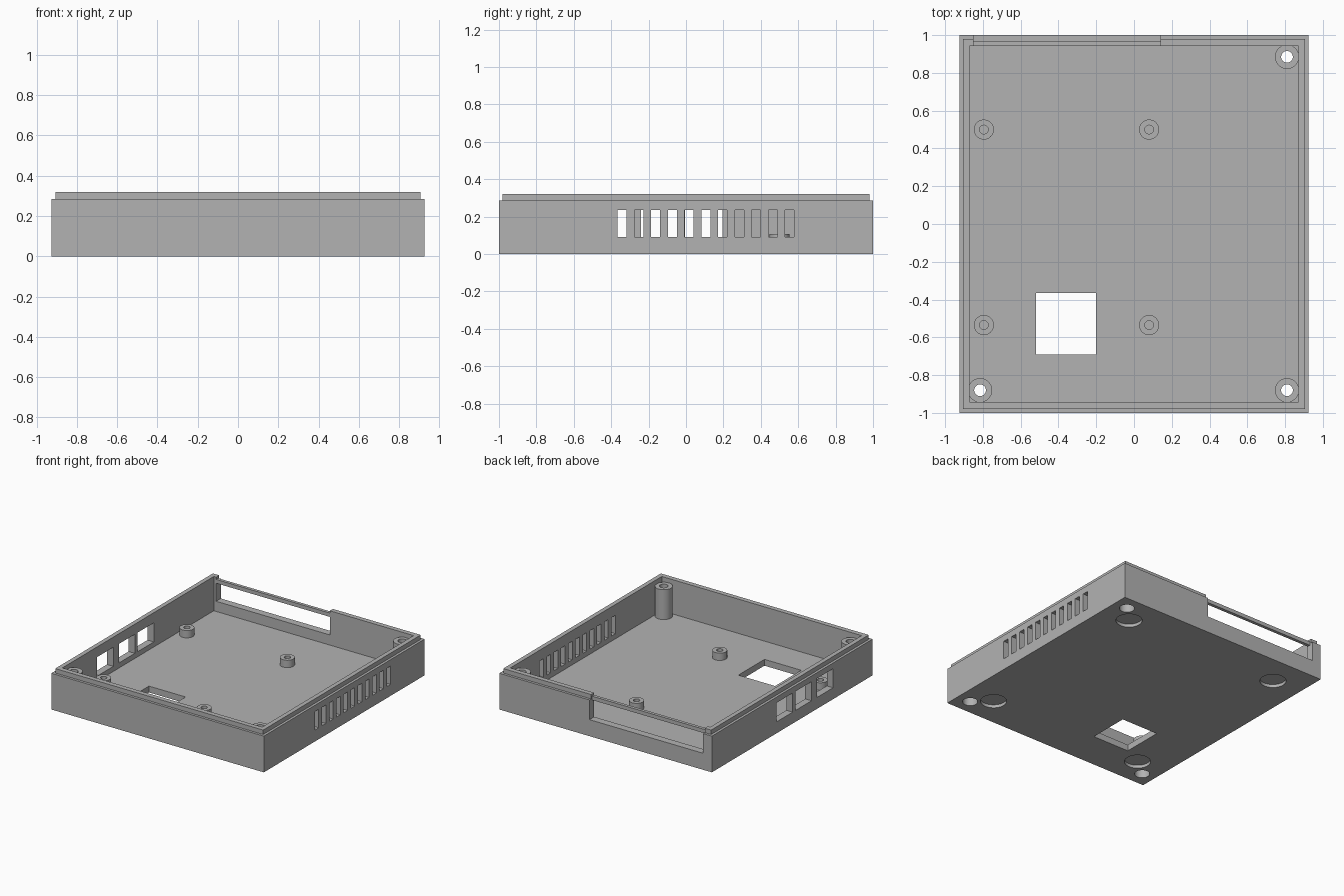
import bpy
import bmesh
import math

if "Cube" in bpy.data.objects:
    bpy.data.objects.remove(bpy.data.objects["Cube"])

# One plain grey for the whole enclosure
GREY = (0.45, 0.45, 0.45, 1)
mat = bpy.data.materials.new("plain grey")
mat.use_nodes = True
mat.diffuse_color = GREY
mat.node_tree.nodes["Principled BSDF"].inputs["Base Color"].default_value = GREY

FLOOR, RIM, LIP = 0.05, 0.285, 0.32


def make_object(name, bm):
    bmesh.ops.recalc_face_normals(bm, faces=bm.faces)
    mesh = bpy.data.meshes.new(name)
    bm.to_mesh(mesh)
    bm.free()
    mesh.materials.append(mat)
    obj = bpy.data.objects.new(name, mesh)
    bpy.context.collection.objects.link(obj)
    return obj


def bridge(bm, rings, closed=False):
    pairs = list(zip(rings, rings[1:]))
    if closed:
        pairs.append((rings[-1], rings[0]))
    for a, b in pairs:
        n = len(a)
        for i in range(n):
            j = (i + 1) % n
            bm.faces.new((a[i], a[j], b[j], b[i]))


def add_box(bm, x, y, z):
    rings = [[bm.verts.new((x[i], y[j], h)) for i, j in ((0, 0), (1, 0), (1, 1), (0, 1))]
             for h in z]
    bridge(bm, rings)
    bm.faces.new(rings[0])
    bm.faces.new(rings[1])


def circle(bm, cx, cy, r, z, n=48):
    return [bm.verts.new((cx + r * math.cos(math.tau * i / n),
                          cy + r * math.sin(math.tau * i / n), z)) for i in range(n)]


def add_cylinder(bm, cx, cy, r, z):
    rings = [circle(bm, cx, cy, r, h) for h in z]
    bridge(bm, rings)
    bm.faces.new(rings[0])
    bm.faces.new(rings[1])


def tube(name, cx, cy, profile):
    bm = bmesh.new()
    bridge(bm, [circle(bm, cx, cy, r, z) for r, z in profile], closed=True)
    return make_object(name, bm)


def smooth(obj):
    bpy.ops.object.select_all(action='DESELECT')
    obj.select_set(True)
    bpy.context.view_layer.objects.active = obj
    bpy.ops.object.shade_smooth_by_angle(angle=math.radians(35))


# Tray: outer wall, stepped lip, inner wall and floor
bm = bmesh.new()
steps = [(0.925, 1.0, 0), (0.925, 1.0, RIM), (0.905, 0.98, RIM),
         (0.905, 0.98, LIP), (0.87, 0.942, LIP), (0.87, 0.942, FLOOR)]
rings = [[bm.verts.new((sx * hx, sy * hy, z)) for sx, sy in ((-1, -1), (1, -1), (1, 1), (-1, 1))]
         for hx, hy, z in steps]
bridge(bm, rings)
bm.faces.new(rings[0])
bm.faces.new(rings[-1])
tray = make_object("tray", bm)

corner_posts = [(0.81, 0.885), (0.81, -0.88), (-0.815, -0.88)]
standoffs = [(x, y) for x in (-0.795, 0.08) for y in (-0.535, 0.5)]

# Openings, gathered in one cutter
bm = bmesh.new()
for i in range(11):                                   # side vents
    y = -0.365 + i * 0.0895
    add_box(bm, (0.8, 1.0), (y, y + 0.048), (0.09, 0.235))
for y in (-0.508, -0.24, -0.005):                     # side ports
    add_box(bm, (-1.0, -0.8), (y, y + 0.2), (0.09, 0.24))
add_box(bm, (-0.85, 0.14), (0.9, 1.1), (0.13, 0.5))   # back opening
add_box(bm, (-0.52, -0.2), (-0.69, -0.365), (-0.1, 0.08))  # floor window
for x in (-0.675, 0.685):                             # foot recesses
    for y in (-0.765, 0.76):
        add_cylinder(bm, x, y, 0.095, (-0.1, 0.025))
for x, y in corner_posts:                             # screw head holes
    add_cylinder(bm, x, y, 0.055, (-0.1, 0.08))
cutter = make_object("opening_cutter", bm)
cutter.hide_render = True

mod = tray.modifiers.new("openings", 'BOOLEAN')
mod.operation = 'DIFFERENCE'
mod.solver = 'EXACT'
mod.object = cutter
bpy.context.view_layer.objects.active = tray
bpy.ops.object.modifier_apply(modifier=mod.name)
bpy.data.objects.remove(cutter)
smooth(tray)

# Thin bar over the back opening
bm = bmesh.new()
add_box(bm, (-0.86, 0.15), (0.942, 0.967), (0.272, 0.302))
make_object("back_bar", bm)

# Tall corner screw posts with counterbores
for i, (x, y) in enumerate(corner_posts):
    smooth(tube(f"corner_post_{i + 1}", x, y,
                [(0.064, 0.045), (0.064, RIM), (0.031, RIM),
                 (0.031, 0.15), (0.055, 0.15), (0.055, 0.045)]))

# Short board standoffs
for i, (x, y) in enumerate(standoffs):
    smooth(tube(f"standoff_{i + 1}", x, y,
                [(0.053, 0.045), (0.053, 0.108), (0.023, 0.108), (0.023, 0.045)]))
